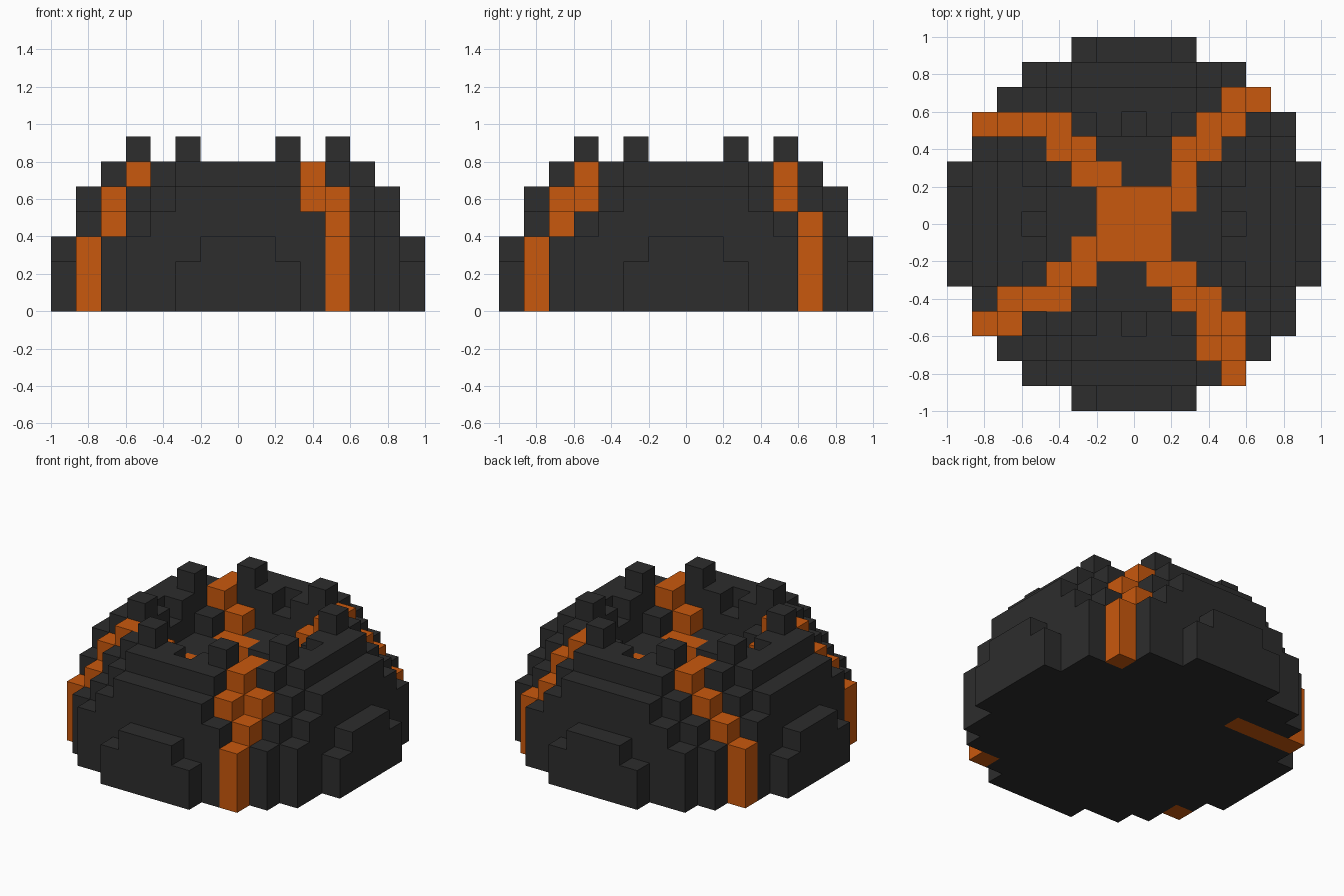
import bpy, bmesh

if "Cube" in bpy.data.objects:
    bpy.data.objects.remove(bpy.data.objects["Cube"])

V = 2 / 15  # voxel edge


def material(name, rgb):
    m = bpy.data.materials.new(name)
    m.diffuse_color = (*rgb, 1)
    m.use_nodes = True
    m.node_tree.nodes["Principled BSDF"].inputs["Base Color"].default_value = m.diffuse_color
    return m


ROCK = material("dark rock", (0.026, 0.026, 0.026))
LAVA = material("orange lava", (0.584, 0.098, 0.004))

# Lava streams: (row y, first x, last x) in voxel steps from the centre
STREAMS = [(5, 4, 5), (4, -6, -3), (4, 3, 4), (3, -3, -2), (3, 2, 3),
           (2, -2, -1), (2, 2, 2), (1, -1, 2), (0, -1, 1), (-1, -2, 1),
           (-2, -3, -2), (-2, 1, 2), (-3, -5, -3), (-3, 2, 3),
           (-4, -6, -5), (-4, 3, 4), (-5, 3, 4), (-6, 4, 4)]
stream = {(x, y) for y, a, b in STREAMS for x in range(a, b + 1)}

# Squared radius of the stepped crater, per layer
CRATER = {5: 16, 4: 10, 3: 2}

# Dome: half a voxel sphere, flat at layer 5, with the crater taken out
dome = {(x, y, z) for x in range(-7, 8) for y in range(-7, 8) for z in range(6)
        if x * x + y * y + z * z <= 56 and x * x + y * y > CRATER.get(z, -1)}

# Eight single blocks standing on the rim
spikes = {(sx * a, sy * b, 6) for a, b in ((2, 4), (4, 2))
          for sx in (-1, 1) for sy in (-1, 1)}


def is_lava(c):
    x, y, z = c
    if (x, y) not in stream:
        return False
    # the base layer is molten only at the stream ends and one long strip
    return z > 0 or x * x + y * y >= 50 or (y == 4 and x < 0)


lava = {c for c in dome if is_lava(c)}
solid = dome | spikes


def build(name, cells, mat):
    """Make the exposed voxel faces of cells, merged into flat panels."""
    bm = bmesh.new()
    cache = {}

    def vert(p):
        if p not in cache:
            cache[p] = bm.verts.new(((p[0] - .5) * V, (p[1] - .5) * V, p[2] * V))
        return cache[p]

    for c in sorted(cells):
        for axis in range(3):
            for d in (0, 1):
                n = list(c)
                n[axis] += 1 if d else -1
                if tuple(n) in solid:
                    continue
                u, w = (axis + 1) % 3, (axis + 2) % 3
                quad = []
                for du, dw in ((0, 0), (1, 0), (1, 1), (0, 1)):
                    p = list(c)
                    p[axis] += d
                    p[u] += du
                    p[w] += dw
                    quad.append(vert(tuple(p)))
                bm.faces.new(quad if d else quad[::-1])
    me = bpy.data.meshes.new(name)
    bm.to_mesh(me)
    bm.free()
    me.materials.append(mat)
    ob = bpy.data.objects.new(name, me)
    bpy.context.collection.objects.link(ob)


build("rock_dome", dome - lava, ROCK)
build("rim_spikes", spikes, ROCK)
build("lava_streams", lava, LAVA)
